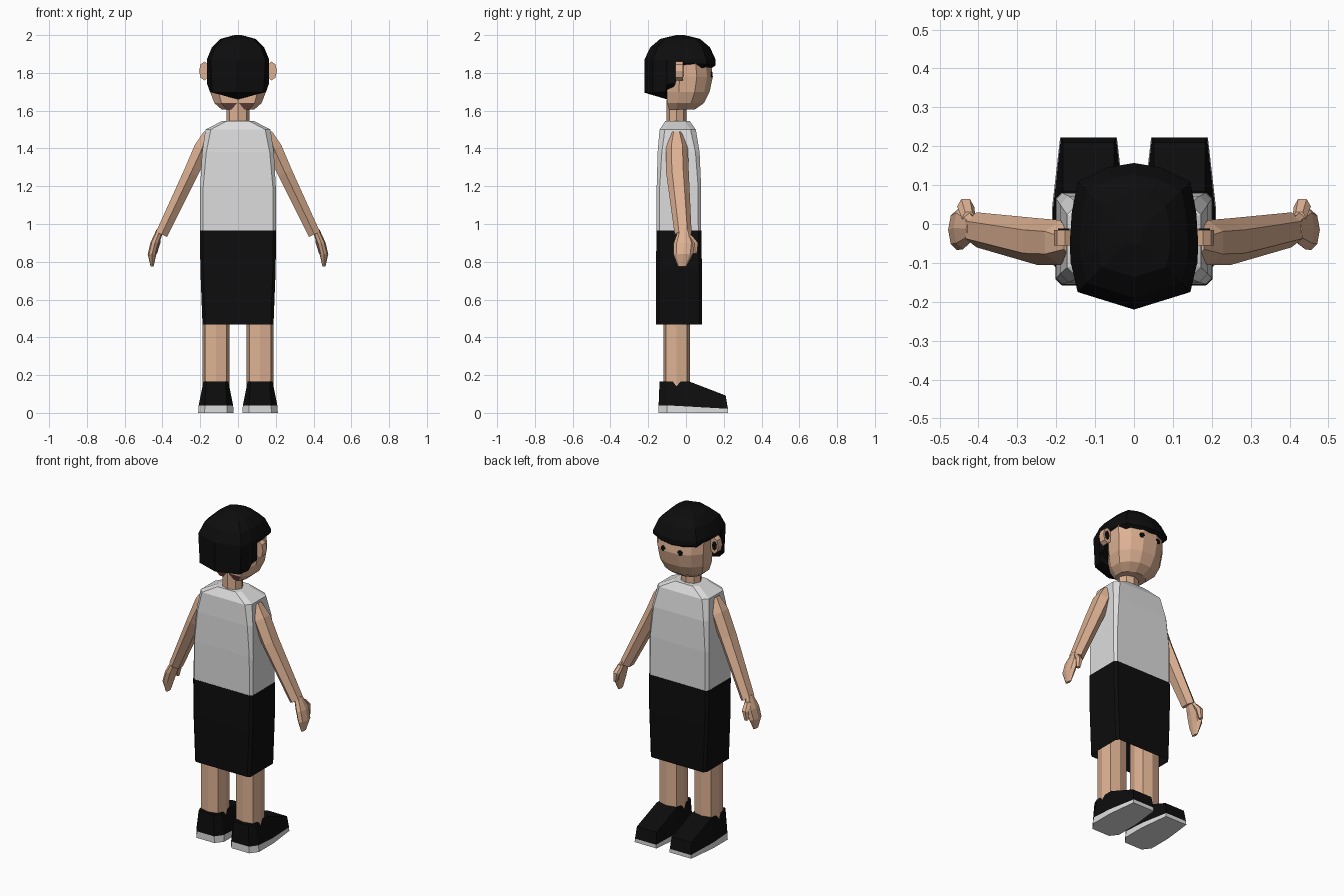
import bpy, bmesh, math
from mathutils import Vector

if "Cube" in bpy.data.objects:
    bpy.data.objects.remove(bpy.data.objects["Cube"])


def material(name, rgb):
    m = bpy.data.materials.new(name)
    m.diffuse_color = (*rgb, 1)
    m.use_nodes = True
    m.node_tree.nodes["Principled BSDF"].inputs["Base Color"].default_value = m.diffuse_color
    return m


SKIN = material("skin", (0.72, 0.44, 0.29))
BLACK = material("black", (0.004, 0.004, 0.004))
WHITE = material("white", (0.72, 0.72, 0.72))
BROWN = material("dark brown", (0.13, 0.055, 0.05))


def loft(name, rings, mats, rule=None, caps=(True, True)):
    """Skin a list of equal rings of points; rule picks a material per face."""
    bm = bmesh.new()
    rows = [[bm.verts.new(p) for p in r] for r in rings]
    n = len(rows[0])
    for a, b in zip(rows, rows[1:]):
        for i in range(n):
            bm.faces.new((a[i], a[(i + 1) % n], b[(i + 1) % n], b[i]))
    for use, row in zip(caps, (rows[0], rows[-1])):
        if use:
            bm.faces.new(row)
    bmesh.ops.recalc_face_normals(bm, faces=bm.faces)
    if rule:
        for f in bm.faces:
            f.material_index = rule(f)
    me = bpy.data.meshes.new(name)
    bm.to_mesh(me)
    bm.free()
    for m in mats:
        me.materials.append(m)
    ob = bpy.data.objects.new(name, me)
    bpy.context.collection.objects.link(ob)
    return ob


def chamfered(cx, hx, y0, y1, z, c):
    """Rectangle with cut corners at height z."""
    pts = [(hx, y0 + c), (hx, y1 - c), (hx - c, y1), (c - hx, y1),
           (-hx, y1 - c), (-hx, y0 + c), (c - hx, y0), (hx - c, y0)]
    return [(cx + x, y, z) for x, y in pts]


def oval(c, u, v, n=8):
    """Ring around c with half axes u and v."""
    c, u, v = Vector(c), Vector(u), Vector(v)
    return [c + u * math.cos(2 * math.pi * i / n) + v * math.sin(2 * math.pi * i / n)
            for i in range(n)]


# Shirt
loft("shirt", [chamfered(0, *r) for r in (
    (0.2, -0.155, 0.08, 0.96, 0.015), (0.2, -0.155, 0.08, 1.2, 0.016),
    (0.19, -0.15, 0.072, 1.38, 0.022), (0.172, -0.14, 0.052, 1.5, 0.028),
    (0.085, -0.11, 0.02, 1.545, 0.025))], [WHITE])

# Shorts, open at the hem
loft("shorts", [chamfered(0, *r) for r in (
    (0.188, -0.158, 0.084, 0.468, 0.015), (0.199, -0.158, 0.084, 0.75, 0.015),
    (0.202, -0.157, 0.082, 0.965, 0.015))], [BLACK], caps=(False, True))

# Neck
loft("neck", [oval((0, -0.05, z), (0.062, 0, 0), (0, 0.052, 0)) for z in (1.52, 1.66)], [SKIN])


# Head, with a dark nape edge
def head_ring(z, hx, y0, y1):
    m, r = (y0 + y1) / 2, (y1 - y0) / 2
    return [(x * hx, m + y * r, z) for x, y in (
        (1, -0.45), (1, 0.3), (0.72, 0.75), (0.3, 1), (-0.3, 1),
        (-0.72, 0.75), (-1, 0.3), (-1, -0.45), (-0.7, -1), (0.7, -1))]


loft("head", [head_ring(*r) for r in (
    (1.605, 0.085, -0.09, 0.045), (1.64, 0.125, -0.1, 0.095), (1.7, 0.148, -0.1, 0.125),
    (1.78, 0.156, -0.1, 0.142), (1.87, 0.156, -0.1, 0.13))], [SKIN, BROWN],
    lambda f: int(f.normal.y < -0.45 and f.calc_center_median().z < 1.63))

# Hair: outline columns with their own hem height, closed underneath
half = [(0, 0.157, 1.84), (0.07, 0.145, 1.84), (0.145, 0.108, 1.845), (0.16, 0.03, 1.85),
        (0.165, -0.045, 1.85), (0.165, -0.055, 1.745), (0.163, -0.1, 1.74),
        (0.16, -0.11, 1.7), (0.145, -0.175, 1.695), (0, -0.22, 1.695)]
outline = half + [(-x, y, z) for x, y, z in half[-2:0:-1]]


def hair_ring(z, s):
    return [(x * s, -0.03 + (y + 0.03) * s, z) for x, y, _ in outline]


hem = [(x * (0.93 if z < 1.72 else 1), y, z) for x, y, z in outline]
loft("hair", [[(0, -0.1, 1.66)] * len(outline), hem, hair_ring(1.87, 1),
              hair_ring(1.935, 0.84), hair_ring(1.98, 0.56), hair_ring(2.0, 0.12)],
     [BLACK], caps=(False, True))

for side, s in (("left", -1), ("right", 1)):
    # Ear with a dark hollow facing forward
    loft(side + "_ear", [oval((s * 0.178, y, 1.81), (0.028, 0, 0), (0, 0, 0.05))
                         for y in (-0.055, -0.015)], [SKIN])
    loft(side + "_ear_hollow", [oval((s * 0.181, y, 1.81), (0.015, 0, 0), (0, 0, 0.028))
                                for y in (-0.016, -0.012)], [BLACK])
    # Eye
    loft(side + "_eye", [oval((s * 0.055, y, 1.79), (0.016, 0, 0), (0, 0, 0.016))
                         for y in (0.133, 0.141)], [BLACK])

    # Arm, sloping down and out
    out = Vector((s * 0.9, 0, 0.43))
    loft(side + "_arm", [oval(c, (0, ry, 0), out * rv, 6) for c, ry, rv in (
        ((s * 0.168, -0.05, 1.485), 0.03, 0.015), ((s * 0.19, -0.048, 1.40), 0.058, 0.05),
        ((s * 0.25, -0.045, 1.27), 0.06, 0.045), ((s * 0.405, -0.015, 0.945), 0.045, 0.037))],
        [SKIN])

    # Hand and thumb
    loft(side + "_hand", [oval((s * x, y, z), (hx, 0, 0), (0, hy, 0)) for x, y, z, hx, hy in (
        (0.412, -0.012, 0.97, 0.02, 0.028), (0.44, -0.01, 0.9, 0.024, 0.055),
        (0.455, -0.015, 0.84, 0.023, 0.052), (0.455, -0.02, 0.775, 0.008, 0.022))], [SKIN])
    loft(side + "_thumb", [oval((s * x, y, z), (r, 0, 0), (0, r, 0), 6) for x, y, z, r in (
        (0.425, 0.015, 0.94, 0.018), (0.433, 0.045, 0.9, 0.022), (0.44, 0.048, 0.845, 0.012))],
        [SKIN])

    # Leg
    k = 0.8 * math.sqrt(2)
    leg = [Vector((math.cos(i * math.pi / 4), math.sin(i * math.pi / 4), 0)) * (k if i % 2 else 1)
           for i in range(8)]
    loft(side + "_leg", [[(s * 0.117 + p.x * 0.071, -0.05 + p.y * 0.07, z) for p in leg]
                         for z in (0.14, 0.9)], [SKIN])

    # Shoe: outline (sideways, forward) with heights for sole and upper
    cx = s * 0.117
    plan = [(0.06, -0.145), (0.094, -0.1), (0.094, 0.04), (0.073, 0.222)]
    plan += [(-x, y) for x, y in plan[::-1]]

    def sole_z(y):
        return 0.04 - 0.018 * max(0, (y + 0.1) / 0.32)

    low = [(cx + x, y, 0) for x, y in plan]
    mid = [(cx + x * 0.97, y, sole_z(y)) for x, y in plan]
    loft(side + "_sole", [low, mid], [WHITE])
    top = [(0.05, -0.14, 0.165), (0.066, -0.1, 0.165), (0.066, 0.02, 0.165), (0.066, 0.21, 0.092)]
    top += [(-x, y, z) for x, y, z in top[::-1]]
    loft(side + "_shoe", [mid, [(cx + x, y, z) for x, y, z in top]], [BLACK])

# Weld collapsed points and smoothless flat finish
for ob in bpy.data.objects:
    bm = bmesh.new()
    bm.from_mesh(ob.data)
    bmesh.ops.remove_doubles(bm, verts=bm.verts, dist=0.0005)
    bmesh.ops.recalc_face_normals(bm, faces=bm.faces)
    bm.to_mesh(ob.data)
    bm.free()
